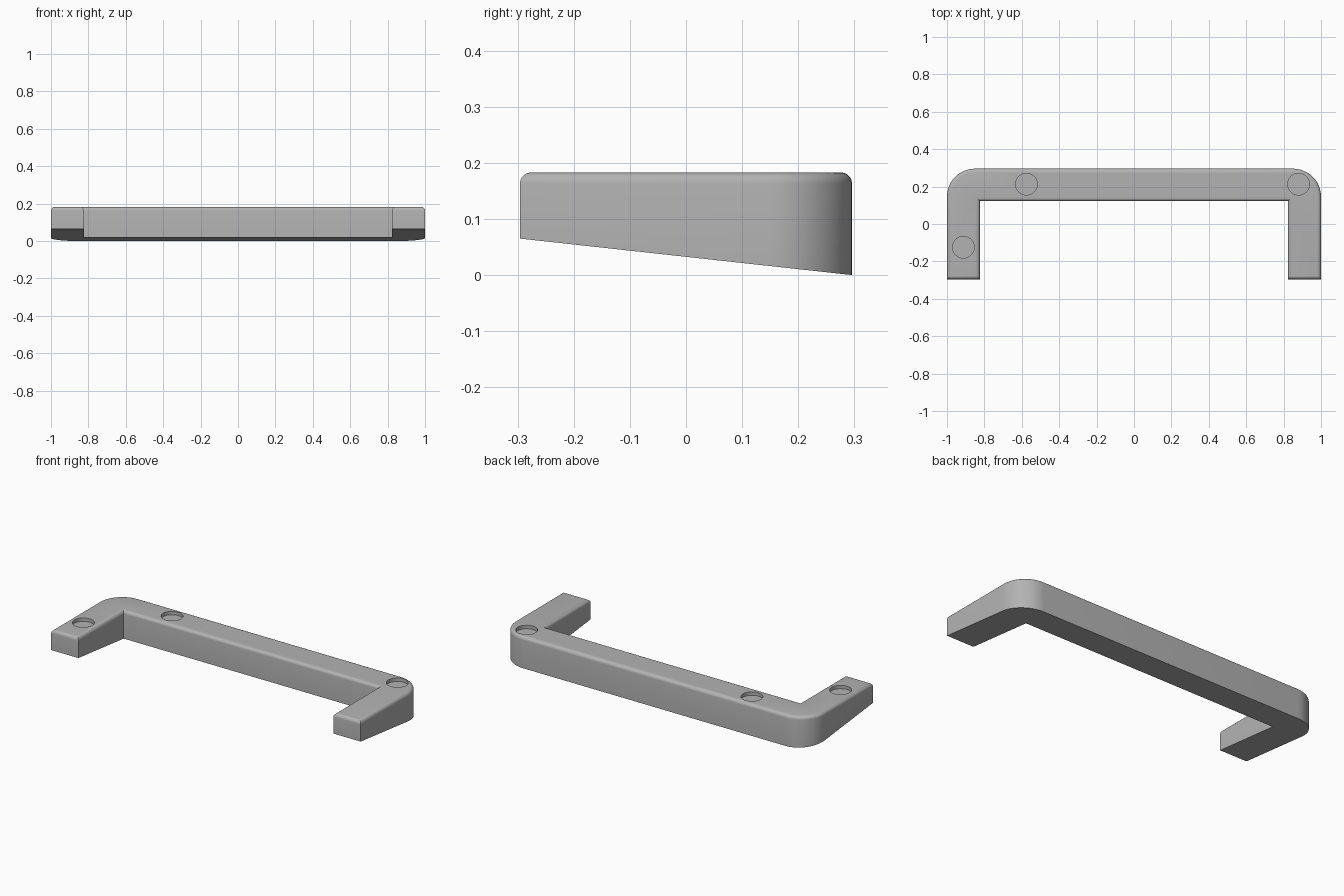
import bpy, bmesh, math

cube = bpy.data.objects.get("Cube")
if cube:
    bpy.data.objects.remove(cube, do_unlink=True)

HALF_W, HALF_D, TOP = 1.0, 0.296, 0.183
IN_X, IN_Y, RADIUS = 0.824, 0.122, 0.15
FRONT_RISE = 0.065

grey = bpy.data.materials.new("plain_grey")
grey.use_nodes = True
COLOUR = (0.45, 0.45, 0.45, 1)
grey.diffuse_color = COLOUR
grey.node_tree.nodes["Principled BSDF"].inputs["Base Color"].default_value = COLOUR

# Half outline from inner corner, round the front tip, to the rounded back corner
half = [(IN_X, IN_Y), (IN_X, -HALF_D), (HALF_W, -HALF_D)]
STEPS = 12
for i in range(STEPS + 1):
    a = math.pi / 2 * i / STEPS
    half.append((HALF_W - RADIUS + RADIUS * math.cos(a),
                 HALF_D - RADIUS + RADIUS * math.sin(a)))
outline = half + [(-x, y) for x, y in reversed(half)]

# Frame body: flat top, underside sloping up toward the front
bm = bmesh.new()
top = bm.faces.new([bm.verts.new((x, y, TOP)) for x, y in outline])
floor = [bm.verts.new((x, y, FRONT_RISE * (HALF_D - y) / (2 * HALF_D)))
         for x, y in outline]
bm.faces.new(floor[::-1])
rim = list(top.verts)
for i in range(len(rim)):
    j = (i + 1) % len(rim)
    bm.faces.new((rim[i], floor[i], floor[j], rim[j]))
bmesh.ops.recalc_face_normals(bm, faces=bm.faces)
# Rounded top edge
bmesh.ops.bevel(bm, geom=list(top.edges), offset=0.02, segments=5,
                profile=0.5, affect='EDGES', clamp_overlap=True)
mesh = bpy.data.meshes.new("bracket_frame")
bm.to_mesh(mesh)
bm.free()
mesh.materials.append(grey)
frame = bpy.data.objects.new("bracket_frame", mesh)
bpy.context.collection.objects.link(frame)

# Shallow round recesses in the top
cutters = []
for n, (x, y) in enumerate([(-0.575, 0.213), (0.88, 0.213), (-0.912, -0.124)]):
    bpy.ops.mesh.primitive_cylinder_add(vertices=48, radius=0.058, depth=0.04,
                                        location=(x, y, TOP))
    cutter = bpy.context.object
    cutter.name = f"recess_cutter_{n + 1}"
    cutter.data.materials.append(grey)
    cutter.hide_render = True
    cutters.append(cutter)
    mod = frame.modifiers.new(f"recess_{n + 1}", 'BOOLEAN')
    mod.operation, mod.solver, mod.object = 'DIFFERENCE', 'EXACT', cutter

bpy.ops.object.select_all(action='DESELECT')
bpy.context.view_layer.objects.active = frame
frame.select_set(True)
for mod in list(frame.modifiers):
    bpy.ops.object.modifier_apply(modifier=mod.name)
for cutter in cutters:
    bpy.data.objects.remove(cutter, do_unlink=True)
bpy.ops.object.shade_smooth_by_angle(angle=math.radians(30))
